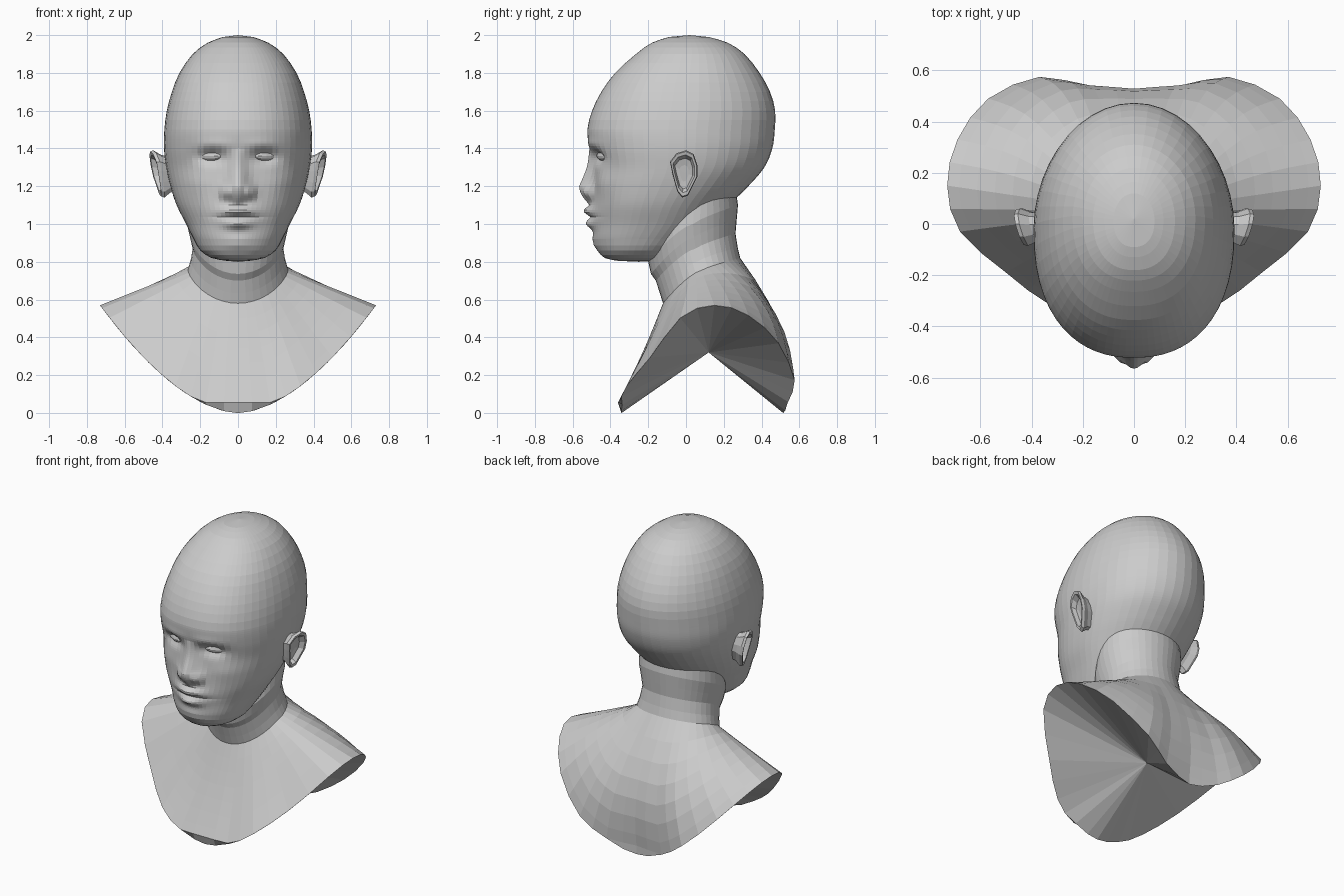
import bpy, bmesh
from math import sin, cos, pi, exp
from mathutils import Vector

cube = bpy.data.objects.get("Cube")
if cube:
    bpy.data.objects.remove(cube, do_unlink=True)

grey = bpy.data.materials.new("plaster_grey")
grey.use_nodes = True
grey.diffuse_color = (0.6, 0.6, 0.6, 1)
grey.node_tree.nodes["Principled BSDF"].inputs["Base Color"].default_value = (0.6, 0.6, 0.6, 1)


def loft(name, rings, start, end):
    """Skin closed rings of points, closing both ends with a fan to a point."""
    bm = bmesh.new()
    loops = [[bm.verts.new(p) for p in ring] for ring in rings]
    n = len(rings[0])
    for a, b in zip(loops, loops[1:]):
        for i in range(n):
            j = (i + 1) % n
            bm.faces.new((a[i], a[j], b[j], b[i]))
    for loop, tip in ((loops[0], start), (loops[-1], end)):
        apex = bm.verts.new(tip)
        for i in range(n):
            bm.faces.new((loop[i], loop[(i + 1) % n], apex))
    bmesh.ops.recalc_face_normals(bm, faces=bm.faces)
    mesh = bpy.data.meshes.new(name)
    bm.to_mesh(mesh)
    bm.free()
    mesh.materials.append(grey)
    obj = bpy.data.objects.new(name, mesh)
    bpy.context.collection.objects.link(obj)


def spline(keys, t):
    """Catmull-Rom point at t (in key steps) along a list of tuples."""
    i = min(int(t), len(keys) - 2)
    f = t - i
    a, b, c, d = [Vector(keys[min(max(k, 0), len(keys) - 1)]) for k in range(i - 1, i + 3)]
    return b + (c - a) * (f / 2) + (a * 2 - b * 5 + c * 4 - d) * (f * f / 2) + (b * 3 - a - c * 3 + d) * (f ** 3 / 2)


def mirrored(half):
    """Complete a half ring that starts and ends on the centre line."""
    return half + [Vector((-p.x, p.y, p.z)) for p in half[-2:0:-1]]


def bump(x, z, cx, cz, sx, sz):
    return exp(-((abs(x) - cx) / sx) ** 2 - ((z - cz) / sz) ** 2)


def face_relief(x, z):
    """Forward offset of the face: nose, lips, chin, brow and eye sockets."""
    if z > 1.2:
        ridge = max(0, (1.4 - z) / 0.2)
    else:
        ridge = max(0, 1 - ((1.2 - z) / 0.1) ** 2)
    out = 0.075 * ridge * exp(-(x / (0.03 + 0.03 * ridge)) ** 2)
    out += 0.03 * bump(x, z, 0.065, 1.165, 0.025, 0.035)
    out += 0.025 * bump(x, z, 0, 1.05, 0.12, 0.07)
    out += 0.03 * bump(x, z, 0, 1.07, 0.075, 0.025)
    out += 0.03 * bump(x, z, 0, 1.0, 0.065, 0.025)
    out -= 0.014 * bump(x, z, 0, 1.037, 0.11, 0.012)
    out += 0.012 * bump(x, z, 0, 0.9, 0.08, 0.04)
    out += 0.01 * bump(x, z, 0.22, 1.22, 0.07, 0.07)
    out += 0.008 * bump(x, z, 0.12, 1.42, 0.1, 0.03)
    out -= 0.04 * bump(x, z, 0.14, 1.355, 0.07, 0.04)
    return out


# Head: height, front, back, half width
head_keys = [
    (.805, -.36, -.14, .06), (.82, -.43, -.08, .14), (.86, -.465, -.02, .2),
    (.92, -.485, .06, .235), (1, -.485, .15, .275), (1.1, -.49, .23, .325),
    (1.2, -.49, .33, .358), (1.3, -.488, .415, .38), (1.4, -.51, .457, .392),
    (1.5, -.522, .47, .39), (1.6, -.497, .472, .377), (1.7, -.448, .445, .35),
    (1.8, -.375, .39, .31), (1.9, -.265, .31, .24), (1.96, -.18, .22, .16),
    (1.99, -.09, .12, .08)]
head_rings = []
step, half_columns, squareness = 0.0, 28, 2.3
while step <= len(head_keys) - 1:
    z, front, back, width = spline(head_keys, step)
    half = []
    for i in range(half_columns + 1):
        a = pi * (i / half_columns) ** 1.35
        c = cos(a)
        if c > 0:
            c = (1 - sin(a) ** squareness) ** (1 / squareness)
        x = width * sin(a)
        y = (front + back) / 2 - (back - front) / 2 * c
        if c > 0:
            y -= face_relief(x, z) * min(1, c * 2)
        half.append(Vector((x, y, z)))
    head_rings.append(mirrored(half))
    step += 0.125 if 3 <= step < 9 else 0.5
loft("head", head_rings, (0, -.25, .8), (0, .02, 2))

# Neck: front, side and back heights, front, back, half width
neck_keys = [
    (1.15, 1.2, 1.25, -.15, .25, .26), (.8, 1, 1.1, -.2, .275, .27),
    (.7, .87, .95, -.16, .262, .24), (.58, .755, .82, -.122, .287, .265)]
# Outline of the cut lower edge, from breast to spine
rim_keys = [
    (0, -.36), (.17, -.355), (.33, -.315), (.5, -.19), (.68, -.03), (.73, .15),
    (.69, .33), (.57, .49), (.37, .575), (.2, .54), (0, .515)]
half_columns = 20


def neck_ring(key):
    low, side, high, front, back, width = key
    half = []
    for i in range(half_columns + 1):
        a = pi * i / half_columns
        c = cos(a)
        end, power = (low, 1.4) if c > 0 else (high, 0.8)
        half.append(Vector((width * sin(a), (front + back) / 2 - (back - front) / 2 * c,
                            side + (end - side) * abs(c) ** power)))
    return half


rim = []
for i in range(half_columns + 1):
    x, y = spline(rim_keys, i / 2)
    rim.append(Vector((x, y, 0.57 * (abs(x) / 0.73) ** 1.75)))
outer_rim = [Vector((p.x, p.y, max(p.z, 0.055))) for p in rim]
lower_rim = [Vector((p.x, p.y * (0.95 if p.z < 0.055 and p.y < 0 else 1), p.z - 0.001)) for p in rim]

bust_rings = [neck_ring(spline(neck_keys, k / 2)) for k in range(7)]
base = bust_rings[-1]
for t in (0.15, 0.3, 0.45, 0.6, 0.75, 0.9):
    ring = []
    for i, (p, q) in enumerate(zip(base, outer_rim)):
        c = cos(pi * i / half_columns)
        swell = sin(pi * t) * (0.1 * max(0, -c) + 0.01 * max(0, c))
        ring.append(p.lerp(q, t) + Vector((0, swell, 0)))
    bust_rings.append(ring)
bust_rings += [outer_rim, lower_rim]
loft("neck_and_shoulders", [mirrored(r) for r in bust_rings], (0, .05, 1.2), (0, .12, .32))

# Ear outline seen from the side: depth, height
ear_keys = [
    (-.085, 1.33), (-.05, 1.375), (0, 1.39), (.04, 1.37), (.06, 1.31), (.06, 1.25),
    (.035, 1.2), (.01, 1.15), (-.02, 1.14), (-.045, 1.17), (-.06, 1.22), (-.075, 1.28)]
ear_centre = Vector((-.01, 1.27))
# Ear layers: sideways position, scale of the outline
ear_layers = [(.33, .7), (.385, .8), (.42, 1), (.437, .95), (.435, .8), (.405, .65), (.4, .35)]

for label, s in (("left", 1), ("right", -1)):
    rings = []
    for out, scale in ear_layers:
        ring = []
        for key in ear_keys:
            p = ear_centre + (Vector(key) - ear_centre) * scale
            lean = 0.22 * (p.y - 1.26) + 0.25 * p.x
            ring.append((s * (out + lean), p.x, p.y))
        rings.append(ring)
    loft(label + "_ear", rings, (s * .33, -.01, 1.27), (s * .4, -.01, 1.27))

    # Eyeball with the lids closed around it
    eye_rings = []
    for k in range(1, 8):
        a = pi * k / 8
        eye_rings.append([(s * .15 - .062 * cos(a), -.43 + s * .03 * -cos(a) - .032 * sin(a) * cos(b),
                           1.36 + .027 * sin(a) * sin(b)) for b in [pi * j / 6 for j in range(12)]])
    loft(label + "_eye", eye_rings, (s * .15 - .062, -.43 - s * .03, 1.36),
         (s * .15 + .062, -.43 + s * .03, 1.36))

    # Neck tendon running from behind the ear to the breastbone
    tendon = []
    for k in range(7):
        t = k / 6
        mid = Vector((s * (.19 - .12 * t), .06 - .14 * t - .08 * sin(pi * t), 1.08 - .48 * t))
        r = .02 + .02 * sin(pi * t)
        tendon.append([mid + Vector((r * cos(b), r * sin(b), 0)) for b in [pi * j / 4 for j in range(8)]])
    loft(label + "_neck_tendon", tendon, tendon[0][0].lerp(tendon[0][4], .5), tendon[-1][0].lerp(tendon[-1][4], .5))
